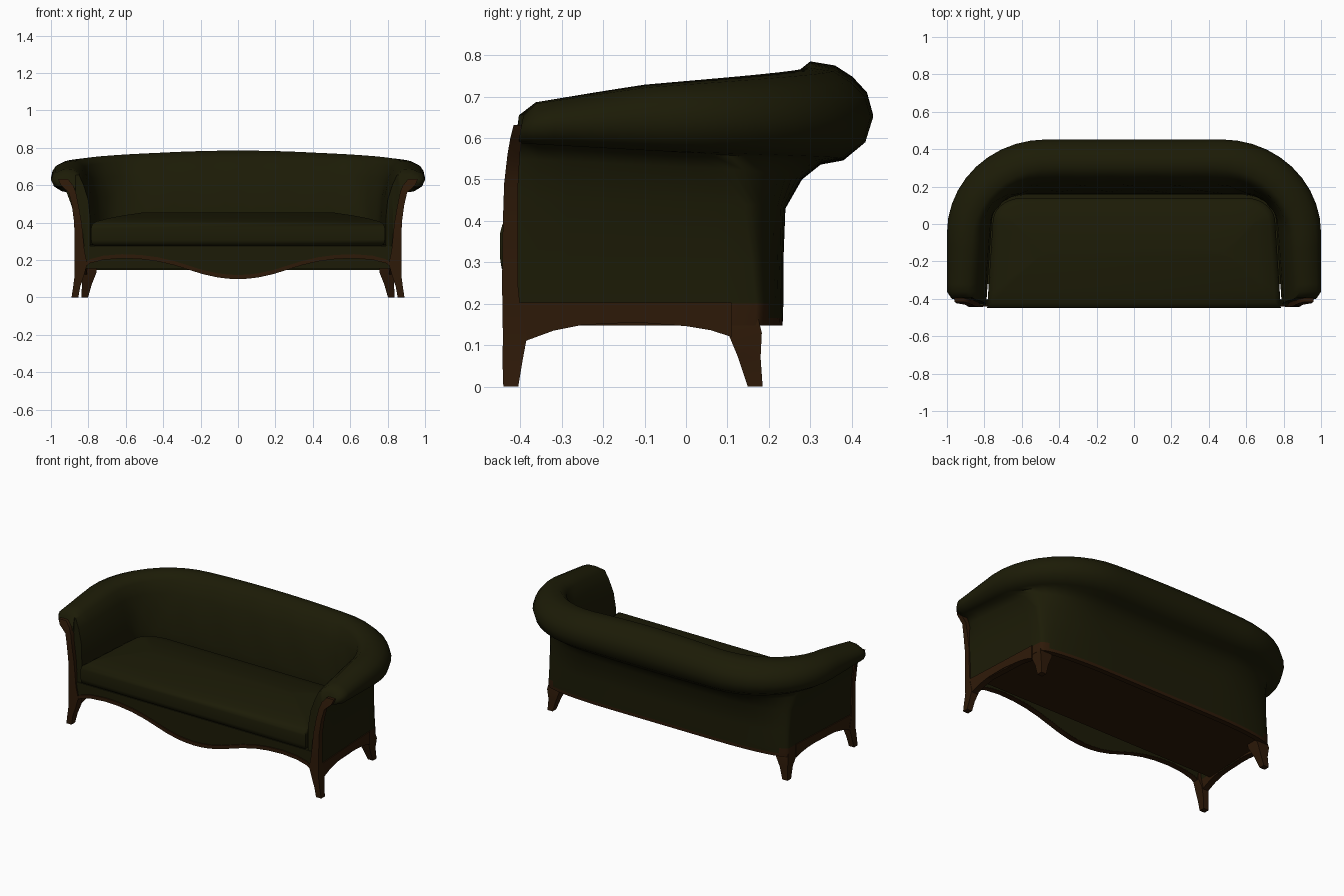
import bpy, bmesh
from math import sin, cos, pi, radians
from mathutils import Vector

cube = bpy.data.objects.get("Cube")
if cube:
    bpy.data.objects.remove(cube, do_unlink=True)


def material(name, rgb):
    mat = bpy.data.materials.new(name)
    mat.use_nodes = True
    colour = (*rgb, 1)
    mat.diffuse_color = colour
    shader = mat.node_tree.nodes["Principled BSDF"]
    shader.inputs["Base Color"].default_value = colour
    shader.inputs["Roughness"].default_value = 0.8
    return mat


fabric = material("dark olive fabric", (0.0115, 0.011, 0.002))
wood = material("dark brown wood", (0.027, 0.010, 0.0025))


def loft(name, rings, mats, angle=40, paint=None):
    """Skin a list of closed rings, cap both ends and shade the result."""
    bm = bmesh.new()
    rows = [[bm.verts.new(p) for p in ring] for ring in rings]
    n = len(rows[0])
    for i in range(len(rows) - 1):
        for j in range(n):
            k = (j + 1) % n
            face = bm.faces.new((rows[i][j], rows[i][k], rows[i + 1][k], rows[i + 1][j]))
            if paint:
                face.material_index = paint(i, j)
    caps = [bm.faces.new(rows[0]), bm.faces.new(rows[-1])]
    if paint:
        caps[0].material_index = paint(-1, 0)
    bmesh.ops.triangulate(bm, faces=caps)
    bmesh.ops.recalc_face_normals(bm, faces=bm.faces)
    mesh = bpy.data.meshes.new(name)
    bm.to_mesh(mesh)
    bm.free()
    for mat in mats:
        mesh.materials.append(mat)
    obj = bpy.data.objects.new(name, mesh)
    bpy.context.collection.objects.link(obj)
    bpy.ops.object.select_all(action='DESELECT')
    obj.select_set(True)
    bpy.context.view_layer.objects.active = obj
    bpy.ops.object.shade_smooth_by_angle(angle=radians(angle))
    return obj


def plan(x, y_back, rx, ry, y_front, taper=.03):
    """U-shaped plan line from the left arm front, round the back, to the right."""
    arm, arc, back = 8, 10, 8
    half = [(x - taper * i / arm, y_front + (y_back - ry - y_front) * i / arm)
            for i in range(arm)]
    cx = x - taper - rx
    for i in range(arc):
        a = pi / 2 * i / arc
        half.append((cx + rx * cos(a), y_back - ry + ry * sin(a)))
    half += [(cx * (1 - i / back), y_back) for i in range(back)]
    return half + [(0, y_back)] + [(-px, py) for px, py in reversed(half)]


def rect(c, u, v):
    c, u, v = Vector(c), Vector(u), Vector(v)
    return [c - u - v, c + u - v, c + u + v, c - u + v]


# Upholstered shell: arm x, back y, corner radii, height at arm front and at back
profile = [
    (.835, .20, .43, .05, .147, .147), (.832, .20, .43, .05, .21, .21),
    (.79, .155, .18, .14, .28, .28), (.79, .16, .19, .15, .42, .42),
    (.80, .18, .24, .20, .52, .55), (.825, .21, .29, .24, .60, .66),
    (.85, .25, .36, .32, .655, .745), (.89, .30, .44, .40, .68, .785),
    (.94, .36, .48, .45, .677, .775), (.975, .402, .51, .48, .66, .748),
    (.992, .437, .52, .50, .645, .71), (1.0, .452, .53, .50, .625, .655),
    (.985, .433, .51, .48, .598, .59), (.95, .38, .48, .44, .588, .546),
    (.915, .325, .42, .32, .588, .536), (.895, .28, .38, .20, .55, .50),
    (.875, .24, .40, .10, .45, .43), (.867, .235, .43, .075, .30, .30),
    (.868, .235, .45, .065, .20, .20), (.869, .234, .45, .065, .166, .166),
    (.869, .233, .45, .065, .147, .147)]
lines = []
for row, (x, yb, rx, ry, zf, zb) in enumerate(profile):
    taper = min(.03, max(0, (.97 - x) * .3))
    pts = plan(x, yb, rx, ry, -.43 + max(0, zf - .45) * .13, taper)
    mid = len(pts) // 2
    line = []
    for i, (px, py) in enumerate(pts):
        u = 1 - abs(i - mid) / mid
        z = zf + (zb - zf) * sin(u * pi / 2)
        if u == 0 and x > .88:                # rounded roll end
            px, py = px * .975, py + .008
            z -= .35 * max(0, zf - .61)
        if row in (4, 5) and u > .2:          # soft tufting inside
            py += .007 * cos(pi * (i - mid) / 2 + row * pi)
        line.append((px, py, z))
    lines.append(line)
stations = len(lines[0])
skirt = len(profile) - 3


def shell_paint(i, j):
    near_arm = min(i, stations - 2 - i) < 11
    return 1 if i >= 0 and (j == skirt and near_arm or j > skirt) else 0


loft("back_and_arms", list(zip(*lines)), [fabric, wood], 70, shell_paint)


def slab(name, layers, mats, size, paint=None, angle=40):
    """Stack inset copies of a seat-shaped outline: (inset, height)."""
    x, yb, rx, ry, yf = size
    rings = [[(px, py, z) for px, py in plan(x - d, yb - d, rx, max(ry - d, .03), yf + d)]
             for d, z in layers]
    return loft(name, rings, mats, angle, paint)


# Seat base with a wooden underside, and the crowned cushion
slab("seat_base", [(0, .155), (0, .275)], [fabric, wood], (.84, .207, .43, .05, -.32),
     lambda i, j: 1 if i < 0 else 0)
slab("seat_cushion", [(.02, .276), (.004, .285), (0, .31), (0, .37), (.006, .392),
                      (.03, .407), (.10, .425), (.18, .44), (.27, .453)],
     [fabric], (.785, .14, .16, .13, -.449), angle=60)

# Serpentine front apron with a wooden lower edge
half_edge = [(.84, .15), (.79, .185), (.72, .203), (.62, .211), (.52, .207), (.43, .195),
             (.34, .174), (.26, .149), (.19, .127), (.11, .109), (.05, .102)]
edge = half_edge + [(0, .10)] + [(-x, z) for x, z in reversed(half_edge)]
loft("front_apron", [rect((x, -.42, (z + .276) / 2), (0, .015, 0), (0, 0, (.276 - z) / 2))
                     for x, z in edge], [fabric])
loft("apron_trim", [rect((x, -.424, z + .009), (0, .018, 0), (0, 0, .011))
                    for x, z in edge], [wood])

# Centre and half widths of the posts and legs, from the floor up
post = [(.872, -.423, 0, .018, .018), (.862, -.419, .06, .019, .024),
        (.848, -.413, .12, .025, .029), (.840, -.421, .18, .034, .022),
        (.847, -.425, .25, .026, .019), (.856, -.424, .40, .020, .018),
        (.870, -.422, .49, .018, .017), (.885, -.416, .56, .019, .015),
        (.915, -.410, .60, .033, .014), (.935, -.405, .632, .026, .011)]
leg = [(.82, .167, 0, .018, .018), (.808, .153, .07, .026, .027),
       (.80, .142, .13, .042, .041), (.79, .130, .19, .042, .038)]
arch = [(-.41, .10), (-.38, .113), (-.32, .135), (-.25, .149), (-.12, .155),
        (0, .146), (.06, .136), (.11, .12)]

for side, s in (("left", 1), ("right", -1)):
    for name, path in (("front_post", post), ("back_leg", leg)):
        loft(f"{side}_{name}", [rect((s * x, y, z), (wx, 0, 0), (0, wy, 0))
                                for x, y, z, wx, wy in path], [wood], 50)
    loft(f"{side}_side_rail", [rect((s * (.832 - .05 * y), y, (z + .203) / 2), (.02, 0, 0),
                                    (0, 0, (.203 - z) / 2)) for y, z in arch], [wood])
